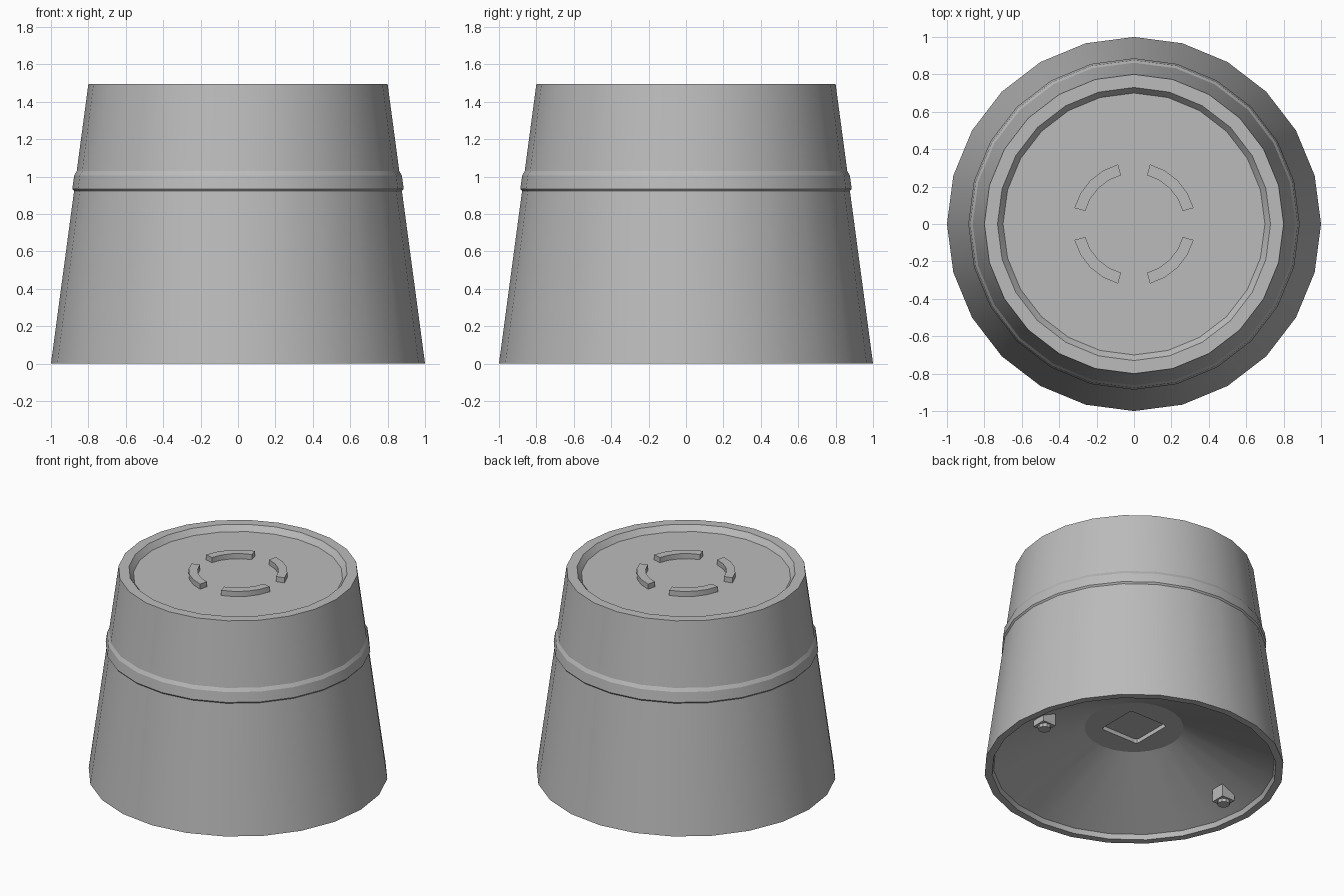
import bpy, bmesh
from math import sin, cos, radians, tau
from mathutils import Matrix

cube = bpy.data.objects.get("Cube")
if cube:
    bpy.data.objects.remove(cube, do_unlink=True)

SIDES = 24
HEIGHT = 1.495
FLOOR = 1.455

grey = bpy.data.materials.new("plain grey")
grey.use_nodes = True
colour = (0.5, 0.5, 0.5, 1)
grey.diffuse_color = colour
grey.node_tree.nodes["Principled BSDF"].inputs["Base Color"].default_value = colour


def finish(name, bm, smooth=True):
    bmesh.ops.recalc_face_normals(bm, faces=bm.faces)
    mesh = bpy.data.meshes.new(name)
    bm.to_mesh(mesh)
    bm.free()
    mesh.materials.append(grey)
    obj = bpy.data.objects.new(name, mesh)
    bpy.context.collection.objects.link(obj)
    if smooth:
        smooth_shade(obj)
    return obj


def smooth_shade(obj):
    bpy.ops.object.select_all(action="DESELECT")
    obj.select_set(True)
    bpy.context.view_layer.objects.active = obj
    bpy.ops.object.shade_smooth_by_angle(angle=radians(20))


def sweep(name, profile, start=0, end=tau, steps=SIDES, ring=False):
    """Turn a (radius, z) profile about z; a ring profile closes on itself."""
    bm = bmesh.new()
    full = abs(end - start - tau) < 1e-6
    rows = []
    for i in range(steps if full else steps + 1):
        a = start + (end - start) * i / steps
        rows.append([bm.verts.new((r * cos(a), r * sin(a), z)) for r, z in profile])
    pairs = list(zip(rows, rows[1:] + rows[:1])) if full else list(zip(rows, rows[1:]))
    n = len(profile)
    for p, q in pairs:
        for j in range(n if ring else n - 1):
            k = (j + 1) % n
            bm.faces.new((p[j], q[j], q[k], p[k]))
    if full and not ring:
        bm.faces.new([row[0] for row in rows])
        bm.faces.new([row[-1] for row in rows])
    elif not full:
        bm.faces.new(rows[0])
        bm.faces.new(rows[-1])
    return finish(name, bm)


def box(name, size, centre, bevel=0):
    bm = bmesh.new()
    bmesh.ops.create_cube(bm, size=1, matrix=Matrix.Translation(centre) @ Matrix.Diagonal((*size, 1)))
    if bevel:
        upright = [e for e in bm.edges if abs(e.verts[0].co.z - e.verts[1].co.z) > 0.01]
        bmesh.ops.bevel(bm, geom=upright, offset=bevel, segments=2, profile=0.5, affect="EDGES")
    return finish(name, bm, smooth=False)


# Tapered body: hollow cone underneath, shallow dish on top
body = sweep("body", [
    (0.33, 0.32), (0.94, 0.035), (0.95, 0), (1, 0),
    (0.8, HEIGHT), (0.73, HEIGHT), (0.70, FLOOR)])

# Square recess in the underside
cutter = box("recess_cutter", (0.31, 0.31, 0.07), (0, 0, 0.315), bevel=0.02)
cutter.hide_render = True
cut = body.modifiers.new("recess", "BOOLEAN")
cut.operation = "DIFFERENCE"
cut.solver = "EXACT"
cut.object = cutter
bpy.context.view_layer.objects.active = body
bpy.ops.object.modifier_apply(modifier=cut.name)
bpy.data.objects.remove(cutter, do_unlink=True)
smooth_shade(body)

# Raised band round the body
sweep("band", [(0.865, 0.922), (0.876, 0.922), (0.886, 0.934),
               (0.876, 1.005), (0.862, 1.03), (0.85, 1.03)], ring=True)

# Four curved ridges on the dish
for i in range(4):
    first = radians(90 * i + 15)
    sweep(f"top_ridge_{i + 1}",
          [(0.27, FLOOR - 0.01), (0.33, FLOOR - 0.01), (0.33, 1.493), (0.27, 1.493)],
          first, first + radians(60), 4, ring=True)

# Mounting lugs with round feet under the cone
for side, s in (("left", 1), ("right", -1)):
    box(f"{side}_lug", (0.105, 0.105, 0.12), (0.78 * s, 0, 0.1))
    foot = sweep(f"{side}_lug_foot", [(0.042, 0.05), (0.042, 0.015)], steps=10)
    foot.location.x = 0.78 * s
